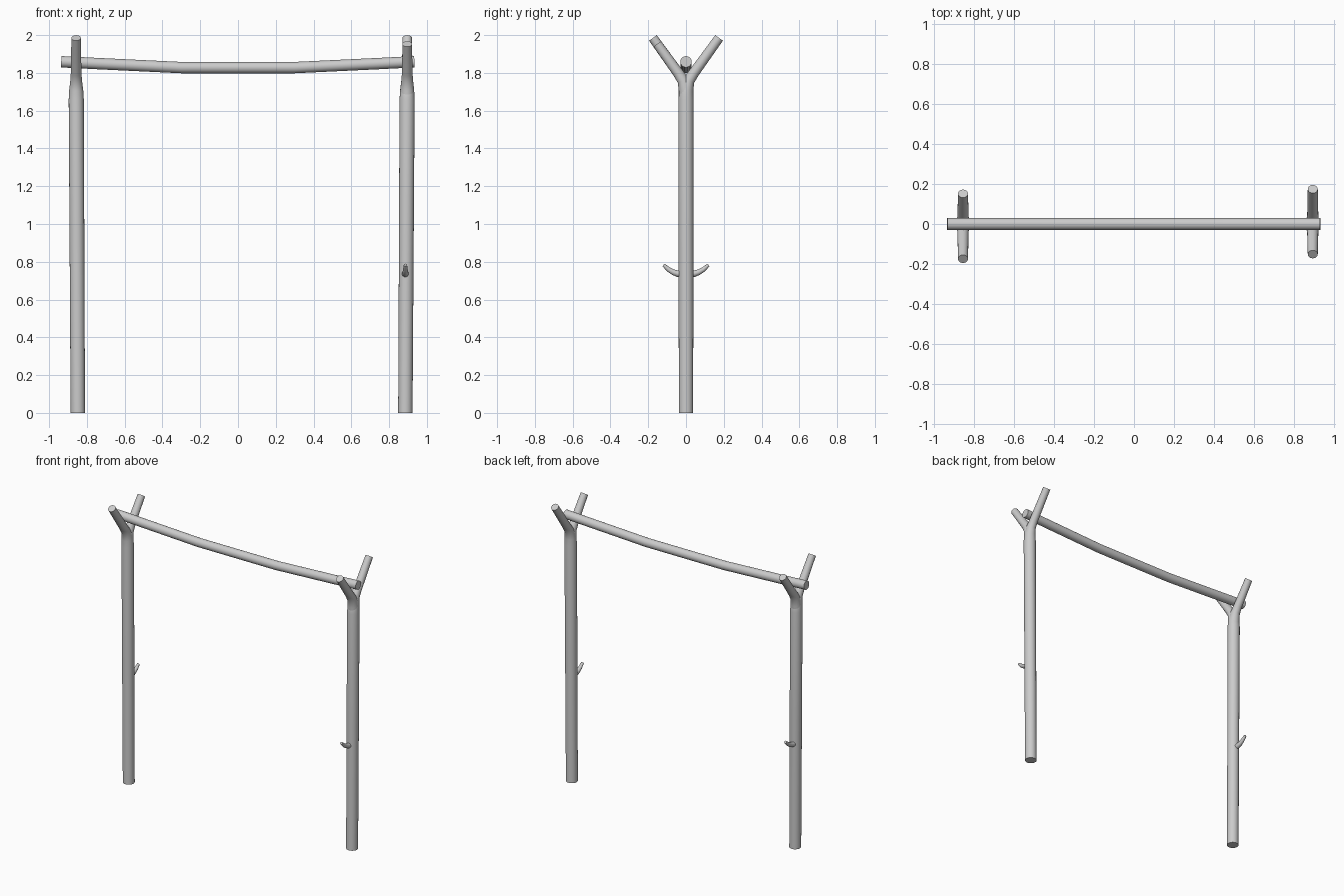
import bpy, bmesh, math
from mathutils import Vector

if "Cube" in bpy.data.objects:
    bpy.data.objects.remove(bpy.data.objects["Cube"])

SIDES = 20


def tube(name, path, ref):
    """Round pole through (x, y, z, radius) points with capped ends."""
    pts = [Vector(p[:3]) for p in path]
    bm = bmesh.new()
    rings = []
    for i, p in enumerate(pts):
        t = Vector()
        if i > 0:
            t += (p - pts[i - 1]).normalized()
        if i < len(pts) - 1:
            t += (pts[i + 1] - p).normalized()
        t.normalize()
        u = (Vector(ref) - t * t.dot(Vector(ref))).normalized()
        v = t.cross(u)
        ring = []
        for k in range(SIDES):
            a = 2 * math.pi * k / SIDES
            ring.append(bm.verts.new(p + (u * math.cos(a) + v * math.sin(a)) * path[i][3]))
        rings.append(ring)
    for a, b in zip(rings, rings[1:]):
        for k in range(SIDES):
            n = (k + 1) % SIDES
            bm.faces.new((a[k], a[n], b[n], b[k]))
    bm.faces.new(rings[0][::-1])
    bm.faces.new(rings[-1])
    me = bpy.data.meshes.new(name)
    bm.to_mesh(me)
    bm.free()
    ob = bpy.data.objects.new(name, me)
    bpy.context.collection.objects.link(ob)
    bpy.ops.object.select_all(action='DESELECT')
    ob.select_set(True)
    bpy.context.view_layer.objects.active = ob
    bpy.ops.object.shade_smooth_by_angle(angle=math.radians(40))
    return ob


def forked_post(side, s, x0, x1):
    """Post leaning from x0 to x1; s turns it half way round."""
    def place(pts):
        return [(x0 + (x1 - x0) * min(z / 1.8, 1), s * y, z, r) for y, z, r in pts]

    # Post running on into its longer fork arm
    tube(side + "_post", place([
        (0, 0, .038), (0, .9, .039), (0, 1.66, .040), (0.002, 1.71, .037),
        (.015, 1.76, .031), (.042, 1.80, .028), (.175, 1.985, .025)]), (1, 0, 0))
    # Shorter fork arm
    tube(side + "_fork_arm", place([
        (0, 1.65, .036), (-.002, 1.71, .0365), (-.015, 1.76, .031),
        (-.042, 1.80, .028), (-.152, 1.953, .025)]), (1, 0, 0))
    # Upturned twig peg
    tube(side + "_peg", [(x - .004, y, z, r) for x, y, z, r in place([
        (0, .735, .019), (-.045, .737, .017), (-.068, .745, .015),
        (-.092, .759, .0125), (-.119, .783, .009)])], (1, 0, 0))


forked_post("right", 1, .886, .896)
forked_post("left", -1, -.848, -.857)

# Sagging crossbar resting in the forks
tube("crossbar", [(-.936, 0, 1.859, .030), (-.74, 0, 1.849, .030), (-.3, 0, 1.828, .030),
                  (.3, 0, 1.828, .030), (.74, 0, 1.849, .030), (.934, 0, 1.859, .030)], (0, 1, 0))
